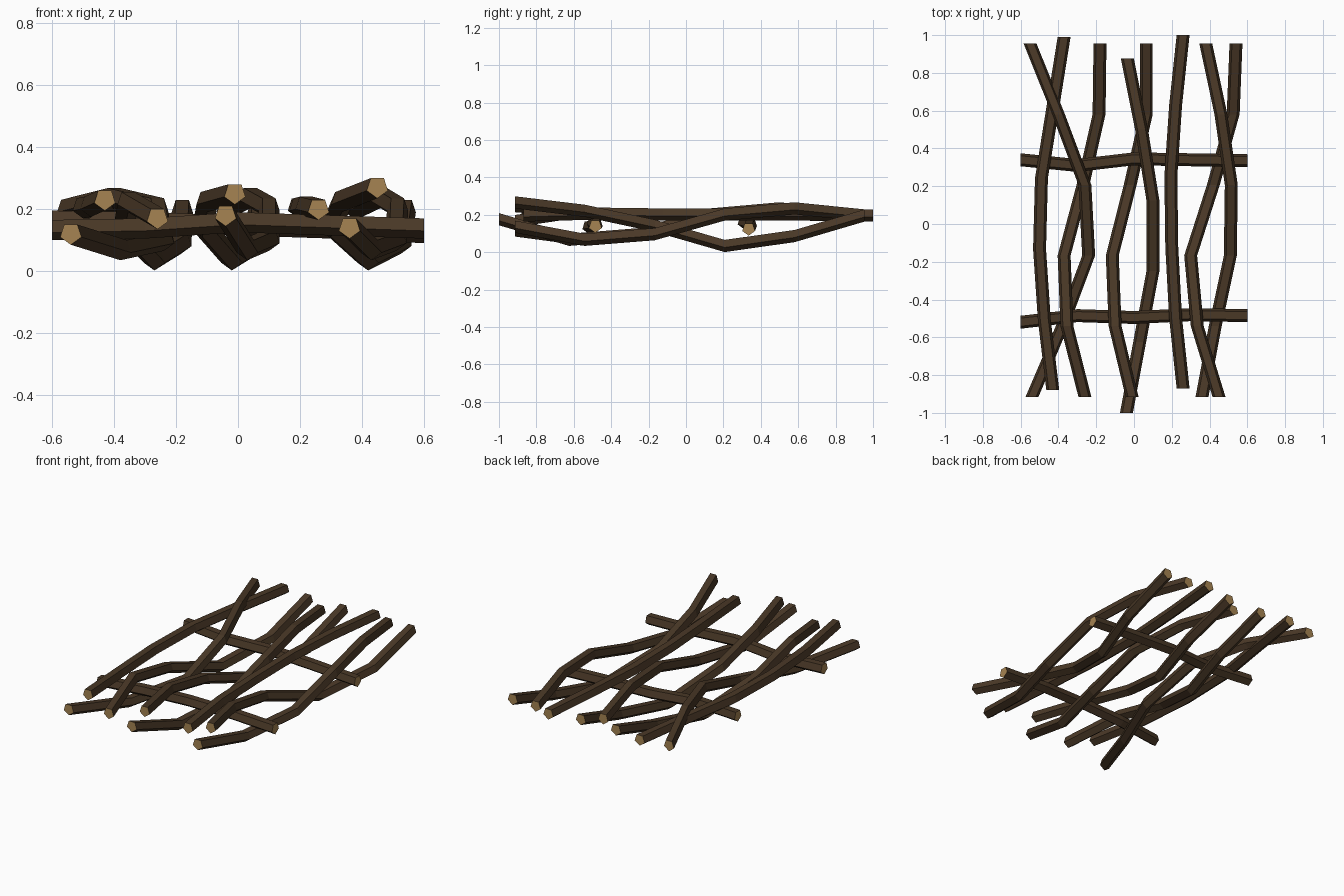
import bpy, bmesh
from math import sin, cos, pi

SIDES, RADIUS = 5, 0.036

cube = bpy.data.objects.get("Cube")
if cube:
    bpy.data.objects.remove(cube, do_unlink=True)


def material(name, colour):
    mat = bpy.data.materials.new(name)
    mat.use_nodes = True
    mat.diffuse_color = colour
    bsdf = next(n for n in mat.node_tree.nodes if n.type == 'BSDF_PRINCIPLED')
    bsdf.inputs["Base Color"].default_value = colour
    bsdf.inputs["Roughness"].default_value = 0.9
    return mat


bark = material("dark_bark", (0.068, 0.040, 0.020, 1))
cut_wood = material("cut_wood", (0.38, 0.23, 0.085, 1))


def stick(name, path, across):
    """Sweep a pentagon along a path; 'across' is the horizontal width axis."""
    bm = bmesh.new()
    rings = []
    for p in path:
        ring = []
        for i in range(SIDES):
            a = 2 * pi * i / SIDES - pi / 2
            co = list(p)
            co[across] += RADIUS * cos(a)
            co[2] += RADIUS * sin(a)
            ring.append(bm.verts.new(co))
        rings.append(ring)
    for r, s in zip(rings, rings[1:]):
        for i in range(SIDES):
            j = (i + 1) % SIDES
            bm.faces.new((r[i], r[j], s[j], s[i]))
    # pale sawn ends
    for ring in (rings[0], rings[-1]):
        bm.faces.new(ring).material_index = 1
    bmesh.ops.recalc_face_normals(bm, faces=bm.faces)
    mesh = bpy.data.meshes.new(name)
    bm.to_mesh(mesh)
    bm.free()
    mesh.materials.append(bark)
    mesh.materials.append(cut_wood)
    bpy.context.collection.objects.link(bpy.data.objects.new(name, mesh))


def spread(start, end, count):
    return [start + (end - start) * i / (count - 1) for i in range(count)]


# Height of each kind of stick from its second knot to the back end
WEAVE = {
    "dipping": (0.225, 0.145, 0.037, 0.09, 0.2),
    "rising": (0.07, 0.1, 0.205, 0.238, 0.2),
    "level": (0.21, 0.205, 0.205, 0.205, 0.2),
}

# Long sticks: kind, front y, back y, front z, x at evenly spaced knots
LONG = {
    "outer_right": ("level", -.88, .99, .23, (-.43, -.475, -.5, -.49, -.43, -.37)),
    "right_rising": ("rising", -.915, .955, .12, (-.54, -.38, -.24, -.26, -.40, -.55)),
    "right_dipping": ("dipping", -.915, .955, .17, (-.26, -.355, -.37, -.27, -.185, -.18)),
    "middle_rising": ("rising", -1, .875, .18, (-.04, .03, .1, .1, .04, -.035)),
    "middle_dipping": ("dipping", -.915, .955, .25, (-.01, -.1, -.115, -.02, .065, .065)),
    "inner_left": ("level", -.87, 1, .2, (.26, .22, .2, .195, .22, .26)),
    "left_rising": ("rising", -.915, .955, .14, (.36, .43, .51, .515, .46, .38)),
    "left_dipping": ("dipping", -.915, .955, .27, (.45, .335, .3, .42, .525, .54)),
}
for name, (kind, front, back, z, xs) in LONG.items():
    ys = spread(front, back, len(xs))
    stick(name + "_stick", list(zip(xs, ys, (z,) + WEAVE[kind])), 0)

# Cross bars: y and z at evenly spaced knots
BARS = {
    "front": ((-.52, -.485, -.495, -.48, -.485), (.135, .14, .16, .15, .14)),
    "back": ((.34, .31, .345, .34, .335), (.165, .16, .15, .14, .125)),
}
for name, (ys, zs) in BARS.items():
    stick(name + "_cross_bar", list(zip(spread(-.6, .6, len(ys)), ys, zs)), 1)
